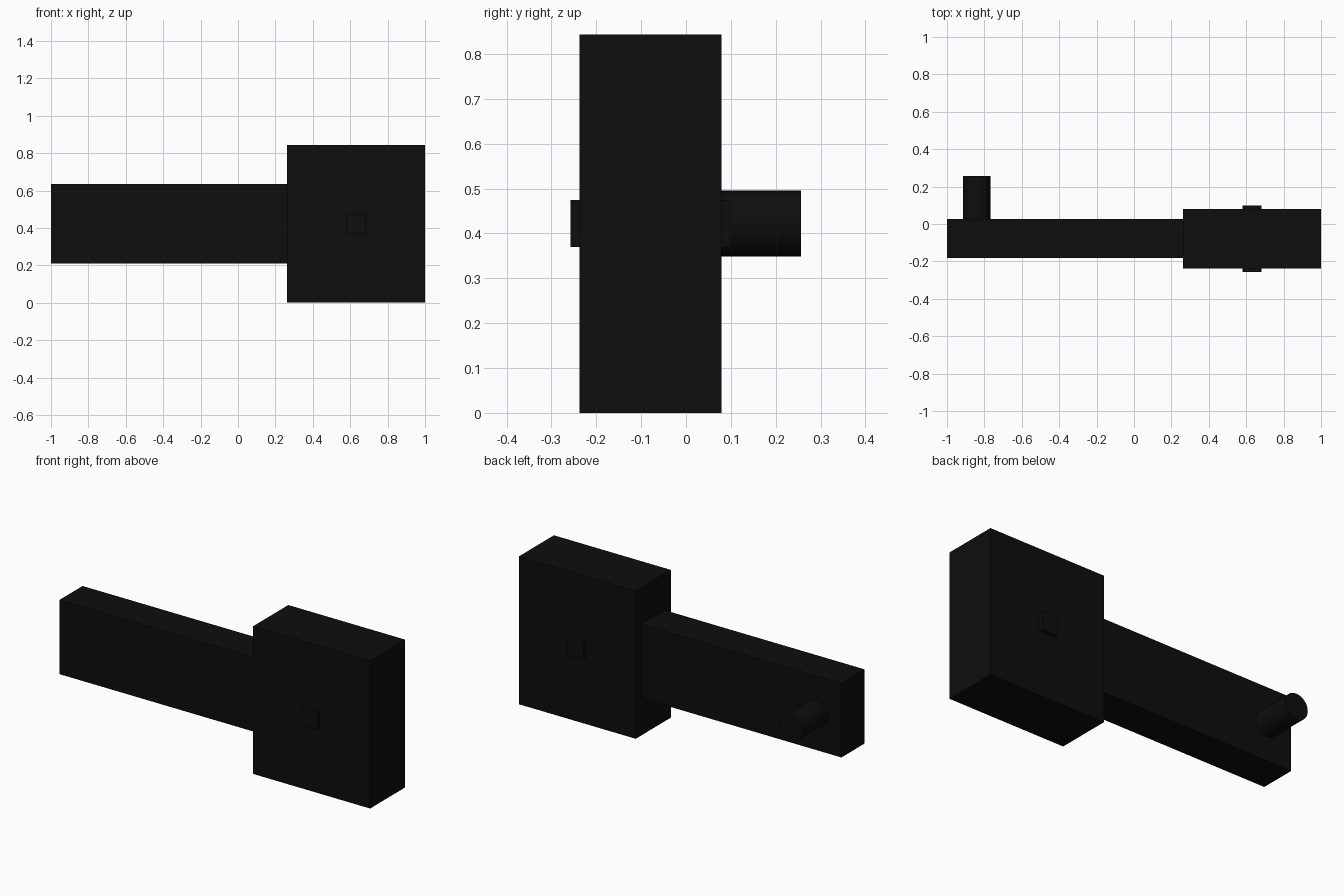
import bpy
import math

old = bpy.data.objects.get("Cube")
if old:
    bpy.data.objects.remove(old, do_unlink=True)

# Single near-black finish
black = bpy.data.materials.new("matte_black")
black.use_nodes = True
colour = (0.004, 0.004, 0.004, 1)
black.diffuse_color = colour
black.node_tree.nodes["Principled BSDF"].inputs["Base Color"].default_value = colour


def box(name, low, high):
    """Box spanning two opposite corners."""
    centre = [(a + b) / 2 for a, b in zip(low, high)]
    bpy.ops.mesh.primitive_cube_add(size=1, location=centre)
    part = bpy.context.object
    part.name = name
    part.scale = [b - a for a, b in zip(low, high)]
    bpy.ops.object.transform_apply(location=False, rotation=False, scale=True)
    part.data.materials.append(black)
    return part


# Wide head block and the narrower arm butting against it
box("head_block", (0.262, -0.237, 0), (1, 0.079, 0.843))
box("arm", (-1, -0.182, 0.211), (0.262, 0.027, 0.634))

# Square pin passing through the head, showing on both faces
box("square_pin", (0.579, -0.257, 0.37), (0.683, 0.099, 0.475))

# Round handle peg on the back of the arm
bpy.ops.mesh.primitive_cylinder_add(
    vertices=32, radius=0.0735, depth=0.246,
    location=(-0.842, 0.133, 0.422), rotation=(math.pi / 2, 0, 0))
peg = bpy.context.object
peg.name = "handle_peg"
peg.data.materials.append(black)
bpy.ops.object.shade_smooth_by_angle(angle=math.radians(30))
